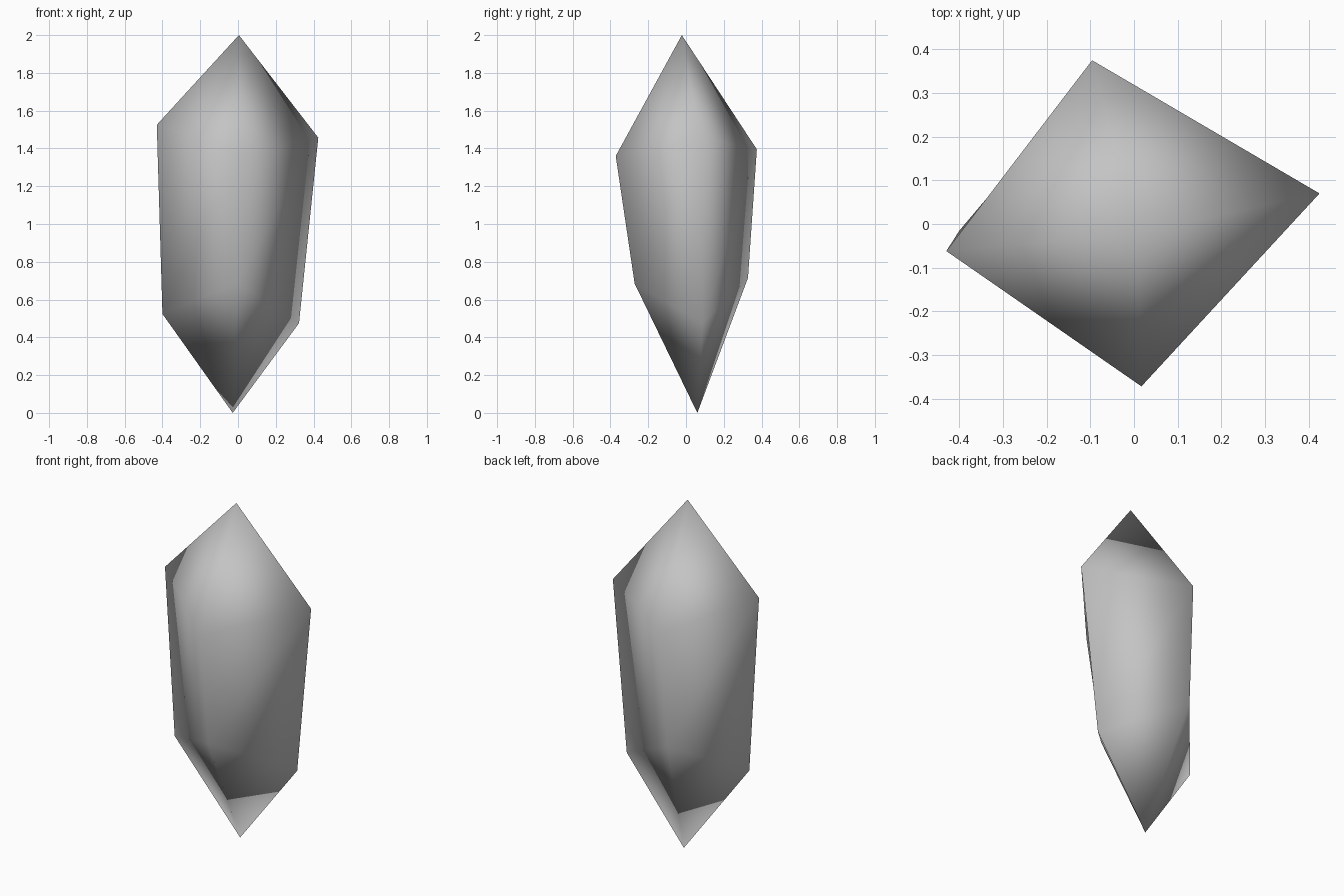
import bpy
import bmesh

# Remove the default cube
cube = bpy.data.objects.get("Cube")
if cube:
    bpy.data.objects.remove(cube, do_unlink=True)

# Stone material
stone = bpy.data.materials.new("grey_stone")
stone.use_nodes = True
colour = (0.55, 0.55, 0.55, 1)
stone.diffuse_color = colour
stone.node_tree.nodes["Principled BSDF"].inputs["Base Color"].default_value = colour

# Irregular four-sided rings, listed left, front, right, back
shoulder = [(-0.43, -0.062, 1.525), (0.017, -0.372, 1.36),
            (0.425, 0.07, 1.457), (-0.096, 0.375, 1.395)]
waist = [(-0.4, -0.015, 0.524), (-0.003, -0.272, 0.685),
         (0.323, 0.087, 0.475), (-0.11, 0.328, 0.714)]

bm = bmesh.new()
top = bm.verts.new((0.005, -0.022, 2))
tip = bm.verts.new((-0.028, 0.06, 0))
upper = [bm.verts.new(p) for p in shoulder]
lower = [bm.verts.new(p) for p in waist]

# Pointed crown, twisted body facets and pointed base
for i in range(len(upper)):
    j = (i + 1) % len(upper)
    bm.faces.new((upper[i], upper[j], top))
    bm.faces.new((lower[i], upper[j], upper[i]))
    bm.faces.new((lower[i], lower[j], upper[j]))
    bm.faces.new((tip, lower[j], lower[i]))
bmesh.ops.recalc_face_normals(bm, faces=bm.faces)
for face in bm.faces:
    face.smooth = True

mesh = bpy.data.meshes.new("crystal")
bm.to_mesh(mesh)
bm.free()
mesh.materials.append(stone)
crystal = bpy.data.objects.new("crystal", mesh)
bpy.context.collection.objects.link(crystal)
